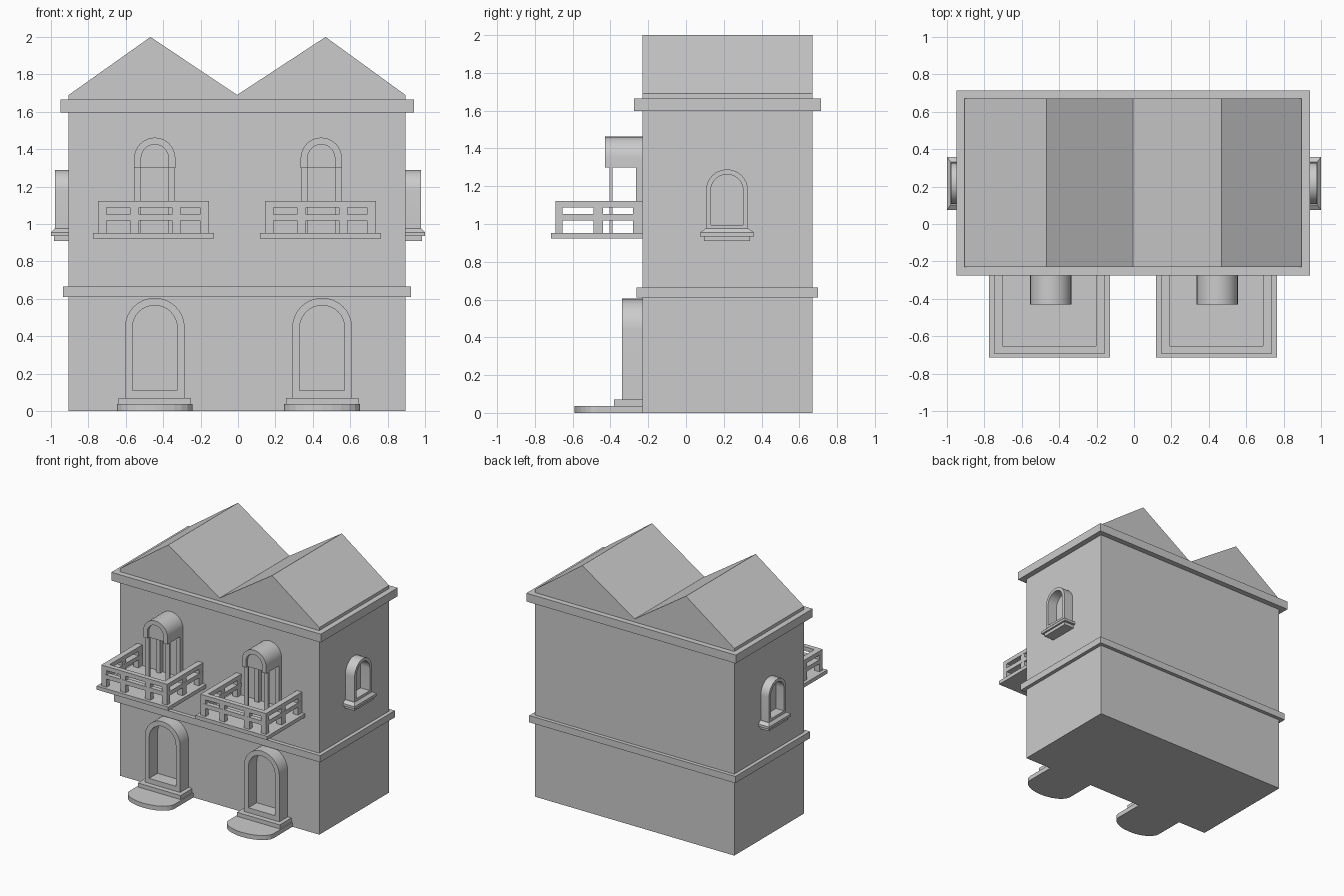
import bpy, bmesh
from math import pi, sin, cos
from mathutils import Matrix

if "Cube" in bpy.data.objects:
    bpy.data.objects.remove(bpy.data.objects["Cube"])


def finish(name, bm, turn=0.0):
    bmesh.ops.rotate(bm, cent=(0, 0, 0), matrix=Matrix.Rotation(turn, 3, 'Z'), verts=bm.verts)
    bmesh.ops.recalc_face_normals(bm, faces=bm.faces)
    me = bpy.data.meshes.new(name)
    bm.to_mesh(me)
    bm.free()
    ob = bpy.data.objects.new(name, me)
    bpy.context.collection.objects.link(ob)
    return ob


def add_box(bm, x0, x1, y0, y1, z0, z1):
    m = Matrix.Translation(((x0 + x1) / 2, (y0 + y1) / 2, (z0 + z1) / 2)) @ Matrix.Diagonal(
        (x1 - x0, y1 - y0, z1 - z0, 1))
    bmesh.ops.create_cube(bm, size=1, matrix=m)


def box(name, *dims):
    bm = bmesh.new()
    add_box(bm, *dims)
    return finish(name, bm)


def prism(name, pts, vec):
    """Extrude a closed 3D outline along vec."""
    bm = bmesh.new()
    face = bm.faces.new([bm.verts.new(p) for p in pts])
    ext = bmesh.ops.extrude_face_region(bm, geom=[face])
    verts = [g for g in ext['geom'] if isinstance(g, bmesh.types.BMVert)]
    bmesh.ops.translate(bm, vec=vec, verts=verts)
    if face.is_valid and len(bm.faces) == len(pts) + 1:
        bm.faces.new(list(face.verts))
    return finish(name, bm)


def arch(cx, r, z0, zc, n=16):
    """Round-topped outline, from bottom left over to bottom right."""
    pts = [(cx - r, z0)]
    pts += [(cx - r * cos(pi * i / n), zc + r * sin(pi * i / n)) for i in range(n + 1)]
    return pts + [(cx + r, z0)]


def arch_frame(name, cx, r_out, r_in, z0, z_in, zc, y0, y1, closed=True, turn=0.0):
    """Hollow arch; closed adds a bar along the bottom."""
    bm = bmesh.new()
    loops = [[bm.verts.new((x, y, z)) for x, z in arch(cx, r, zb, zc)]
             for r, zb, y in ((r_out, z0, y0), (r_in, z_in, y0), (r_in, z_in, y1), (r_out, z0, y1))]
    n = len(loops[0])
    for k in range(4):
        a, b = loops[k], loops[(k + 1) % 4]
        for i in range(n if closed else n - 1):
            j = (i + 1) % n
            bm.faces.new((a[i], a[j], b[j], b[i]))
    if not closed:
        for i in (0, n - 1):
            bm.faces.new([lp[i] for lp in loops])
    ob = finish(name, bm, turn)
    ob.data.shade_smooth()
    ob.data.set_sharp_from_angle(angle=0.5)
    return ob


# main block and trim bands
box("walls", -0.905, 0.895, -0.23, 0.67, 0, 1.62)
box("floor_band", -0.935, 0.925, -0.262, 0.70, 0.61, 0.665)
box("roof_band", -0.95, 0.94, -0.275, 0.715, 1.597, 1.665)

# twin gable roof
roof = [(-0.905, 1.66), (-0.905, 1.69), (-0.468, 2.0), (-0.005, 1.69),
        (0.468, 2.0), (0.895, 1.69), (0.895, 1.66)]
prism("gable_roof", [(x, -0.23, z) for x, z in roof], (0, 0.9, 0))

for side, door_x, bal_x in (("left", -0.445, -0.452), ("right", 0.45, 0.441)):
    # door surround and steps
    arch_frame(side + "_door_frame", door_x, 0.16, 0.12, 0.065, 0.11, 0.445, -0.338, -0.225)
    box(side + "_upper_step", door_x - 0.193, door_x + 0.193, -0.38, -0.225, 0.035, 0.07)
    curve = [(door_x + 0.203 * cos(pi * i / 12), -0.475 - 0.115 * sin(pi * i / 12))
             for i in range(13)]
    outline = [(door_x - 0.203, -0.225), (door_x + 0.203, -0.225)] + curve
    prism(side + "_lower_step", [(x, y, 0) for x, y in outline], (0, 0, 0.037))

    # balcony slab
    box(side + "_balcony_floor", bal_x - 0.323, bal_x + 0.323, -0.715, -0.225, 0.922, 0.952)

    # balcony rails and balusters
    bm = bmesh.new()
    for z0, z1 in ((1.018, 1.052), (1.088, 1.122)):
        add_box(bm, bal_x - 0.297, bal_x + 0.297, -0.692, -0.652, z0, z1)
        for s in (-1, 1):
            xs = sorted((bal_x + s * 0.297, bal_x + s * 0.25))
            add_box(bm, *xs, -0.652, -0.225, z0, z1)
    for dx in (-0.2735, -0.102, 0.122, 0.2735):
        add_box(bm, bal_x + dx - 0.0235, bal_x + dx + 0.0235, -0.691, -0.653, 0.945, 1.12)
    for s in (-1, 1):
        xs = sorted((bal_x + s * 0.296, bal_x + s * 0.251))
        for y0, y1 in ((-0.49, -0.44), (-0.28, -0.225)):
            add_box(bm, *xs, y0, y1, 0.945, 1.12)
    finish(side + "_balcony_railing", bm)

    # arched canopy over the balcony door
    cx = 0.445 if side == "right" else -0.445
    arch_frame(side + "_canopy", cx, 0.11, 0.073, 1.30, 1.30, 1.352, -0.43, -0.225, closed=False)
    panel = arch(cx, 0.075, 1.30, 1.352)
    prism(side + "_canopy_panel", [(x, -0.407, z) for x, z in panel], (0, 0.017, 0))
    bm = bmesh.new()
    for s in (-1, 1):
        xs = sorted((cx + s * 0.109, cx + s * 0.073))
        add_box(bm, *xs, -0.405, -0.388, 0.945, 1.305)
        add_box(bm, *xs, -0.265, -0.225, 0.945, 1.305)
    finish(side + "_canopy_posts", bm)

# side windows with stepped sills, built facing front then turned outwards
for side, u, turn in (("right", 0.217, pi / 2), ("left", -0.217, -pi / 2)):
    arch_frame(side + "_window_frame", u, 0.111, 0.085, 0.965, 0.995, 1.178, -0.978, -0.895,
               turn=turn)
    bm = bmesh.new()
    add_box(bm, u - 0.122, u + 0.122, -0.985, -0.89, 0.91, 0.94)
    add_box(bm, u - 0.142, u + 0.142, -1.0, -0.89, 0.935, 0.955)
    # sloping top of the sill
    rings = [[bm.verts.new(p) for p in ((u - w, -0.89, z), (u + w, -0.89, z),
                                        (u + w, y, z), (u - w, y, z))]
             for w, y, z in ((0.142, -1.0, 0.955), (0.115, -0.98, 0.975))]
    for i in range(4):
        j = (i + 1) % 4
        bm.faces.new((rings[0][i], rings[0][j], rings[1][j], rings[1][i]))
    bm.faces.new(rings[1])
    finish(side + "_window_sill", bm, turn)
